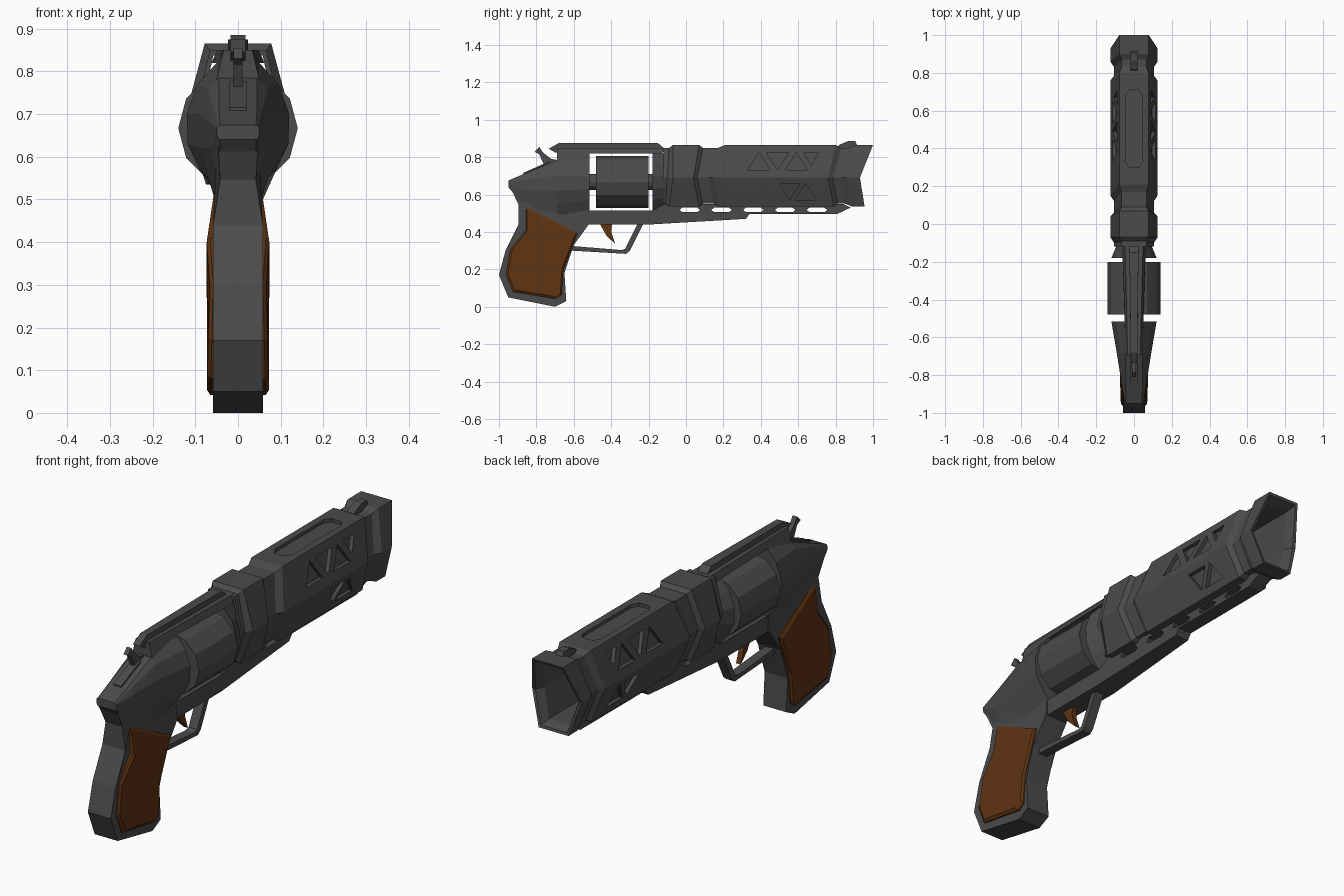
import bpy, bmesh, math

if "Cube" in bpy.data.objects:
    bpy.data.objects.remove(bpy.data.objects["Cube"])


def material(name, rgb):
    m = bpy.data.materials.new(name)
    m.diffuse_color = (*rgb, 1)
    m.use_nodes = True
    m.node_tree.nodes["Principled BSDF"].inputs["Base Color"].default_value = m.diffuse_color
    return m


GREY = material("gunmetal", (0.07, 0.07, 0.072))
BROWN = material("brown_wood", (0.115, 0.033, 0.006))


def finish(name, bm, mat):
    bmesh.ops.recalc_face_normals(bm, faces=bm.faces)
    me = bpy.data.meshes.new(name)
    bm.to_mesh(me)
    bm.free()
    me.materials.append(mat)
    ob = bpy.data.objects.new(name, me)
    bpy.context.collection.objects.link(ob)
    return ob


def bridge(bm, rings, closed=False, caps=True):
    vs = [[bm.verts.new(p) for p in r] for r in rings]
    n = len(vs[0])
    pairs = list(zip(vs, vs[1:])) + ([(vs[-1], vs[0])] if closed else [])
    for a, b in pairs:
        for i in range(n):
            j = (i + 1) % n
            bm.faces.new((a[i], a[j], b[j], b[i]))
    if caps and not closed:
        bm.faces.new(vs[0])
        bm.faces.new(vs[-1])


def loft(name, rings, mat=GREY, closed=False):
    bm = bmesh.new()
    bridge(bm, rings, closed)
    return finish(name, bm, mat)


def prism(name, pts, width, mat=GREY):
    """Side profile (y, z) extruded both ways; width is a number or f(y, z)."""
    w = width if callable(width) else (lambda y, z: width)
    return loft(name, [[(s * w(y, z), y, z) for y, z in pts] for s in (-1, 1)], mat)


def cut(ob, bm):
    cutter = finish("cutter", bm, GREY)
    cutter.hide_render = True
    mod = ob.modifiers.new("cut", "BOOLEAN")
    mod.operation, mod.solver, mod.object = "DIFFERENCE", "EXACT", cutter
    dg = bpy.context.evaluated_depsgraph_get()
    me = bpy.data.meshes.new_from_object(ob.evaluated_get(dg))
    ob.modifiers.clear()
    ob.data = me
    bpy.data.objects.remove(cutter)


def lerp(table, t):
    for (a, u), (b, v) in zip(table, table[1:]):
        if t <= b:
            return u + (v - u) * max(0, (t - a) / (b - a))
    return table[-1][1]


# Barrel: hollow hexagonal tube with chevron shaped steps
def hexring(d, yt, ym, yb):
    half = [(.078 - .6 * d, yt, .865 - .8 * d), (.125 - d, ym, .69),
            (.075 - .6 * d, yb, .535 + .8 * d)]
    return half + [(-x, y, z) for x, y, z in reversed(half)]


barrel = loft("barrel", [hexring(*s) for s in [
    (.02, -.12, -.12, -.12), (.02, -.09, -.10, -.11), (0, -.07, -.07, -.09),
    (0, .07, .04, .07), (.02, .09, .06, .09), (.02, .17, .12, .15),
    (0, .21, .15, .18), (0, .80, .76, .79), (.02, .83, .785, .81),
    (.02, .87, .83, .85), (0, .90, .86, .89), (0, 1.0, .93, .955),
    (.014, .995, .927, .952), (.034, .95, .89, .91), (.034, -.12, -.12, -.12)]],
    closed=True)

# Triangular recesses on both sides and the long recess on top
bm = bmesh.new()
surface = [(.535, .075), (.69, .125), (.865, .078)]
for y0, y1, zbase, ztip in [(.33, .45, .73, .825), (.43, .55, .825, .73),
                            (.53, .65, .73, .825), (.60, .71, .825, .73),
                            (.50, .61, .66, .57), (.58, .70, .57, .66)]:
    ym = (y0 + y1) / 2 + (.02 if y0 == .60 else 0)
    tri = [(y0, zbase), (y1, zbase), (ym, ztip)]
    if y0 == .60:
        tri = [(.63, .825), (.71, .825), (.67, .757)]
    for s in (-1, 1):
        bridge(bm, [[(s * (lerp(surface, z) + e), y, z) for y, z in tri]
                    for e in (-.018, .03)])
outline = [(.025, .30), (.045, .33), (.045, .68), (.025, .71)]
outline += [(-x, y) for x, y in reversed(outline)]
bridge(bm, [[(x, y, z) for x, y in outline] for z in (.85, .9)])
cut(barrel, bm)

# Under rail with a row of hexagonal slots
rail = prism("under_rail", [
    (-.54, .515), (-.18, .515), (-.17, .55), (.84, .55), (.88, .53), (.81, .497),
    (.34, .497), (.32, .47), (-.19, .44), (-.54, .44)],
    lambda y, z: lerp([(-.2, .05), (.3, .034)], y))
bm = bmesh.new()
for i in range(5):
    y = .02 + i * .17
    slot = [(y - .055, .517), (y - .04, .53), (y + .04, .53), (y + .055, .517),
            (y + .04, .506), (y - .04, .506)]
    bridge(bm, [[(x, a, b) for a, b in slot] for x in (-.1, .1)])
cut(rail, bm)


# Frame behind and in front of the drum
def section(y, half):
    return [(x, y, z) for x, z in half] + [(-x, y, z) for x, z in reversed(half)]


FACE = [(.05, .82), (.095, .77), (.12, .70), (.118, .63), (.09, .57), (.05, .515)]
loft("rear_frame", [
    section(-.515, FACE),
    section(-.69, [(.045, .785), (.07, .76), (.09, .70), (.088, .62), (.07, .55), (.045, .47)]),
    section(-.85, [(.045, .717), (.055, .705), (.065, .68), (.064, .62), (.055, .58), (.045, .52)]),
    section(-.95, [(.042, .675), (.046, .672), (.05, .668), (.05, .655), (.047, .645), (.042, .64)])])
loft("front_frame", [
    section(-.18, FACE),
    section(-.10, [(x * .72, .68 + (z - .68) * (1 if z > .8 else .85)) for x, z in FACE])])

# Drum with twelve sides, and its axle
for name, r, y0, y1 in [("drum", .14, -.48, -.20), ("axle", .042, -.53, -.17)]:
    loft(name, [[(r * math.cos(k * math.pi / 6), y, .667 + r * math.sin(k * math.pi / 6))
                 for k in range(12)] for y in (y0, y1)])

# Top strap and its sighting rib
prism("top_strap", [(-.69, .77), (-.515, .77), (-.515, .82), (-.13, .82), (-.10, .85), (-.69, .85)],
      lambda y, z: lerp([(.77, .075), (.82, .062), (.85, .048)], z) * lerp([(-.69, .7), (-.13, 1)], y))
prism("sight_rib", [(-.68, .875), (-.735, .845), (-.70, .825), (-.14, .825), (-.12, .85), (-.15, .875)],
      lambda y, z: lerp([(-.7, .017), (-.14, .024)], y))
prism("front_sight", [(.80, .84), (.82, .866), (.865, .885), (.905, .885), (.92, .85), (.92, .84)], .018)

# Hammer
prism("hammer", [(-.81, .83), (-.785, .855), (-.765, .825), (-.72, .79), (-.69, .785),
                 (-.69, .74), (-.75, .74), (-.785, .815)], .011)
prism("hammer_seat", [(-.87, .69), (-.87, .716), (-.73, .778), (-.73, .72)], .02)

# Grip with wooden side panels
prism("grip", [
    (-.52, .60), (-.52, .44), (-.60, .33), (-.65, .18), (-.64, .03), (-.70, .0), (-.95, .05),
    (-1.0, .17), (-.965, .30), (-.895, .44), (-.895, .545), (-.945, .65), (-.80, .65)],
    lambda y, z: lerp([(.44, .058), (.545, .042), (.65, .048)], z))
panel = [(-.855, .535), (-.58, .395), (-.655, .20), (-.665, .06), (-.695, .042),
         (-.925, .08), (-.962, .17), (-.94, .305), (-.855, .41)]
bulge = [(.05, .073), (.1, .071), (.3, .066), (.42, .074), (.535, .056)]
cy, cz = -.79, .25
for side, s in (("left", -1), ("right", 1)):
    loft(side + "_grip_panel", [
        [(s * (lerp(bulge, z) + dx), cy + (y - cy) * k, cz + (z - cz) * k) for y, z in panel]
        for k, dx in ((1, -.03), (1, -.008), (.94, 0))], BROWN)

# Trigger and guard
prism("trigger_guard", [(-.61, .30), (-.32, .283), (-.30, .30), (-.225, .45), (-.255, .45),
                        (-.325, .31), (-.345, .303), (-.61, .325)], .022)
prism("trigger", [(-.465, .45), (-.395, .45), (-.40, .40), (-.378, .335), (-.425, .38)], .012, BROWN)
